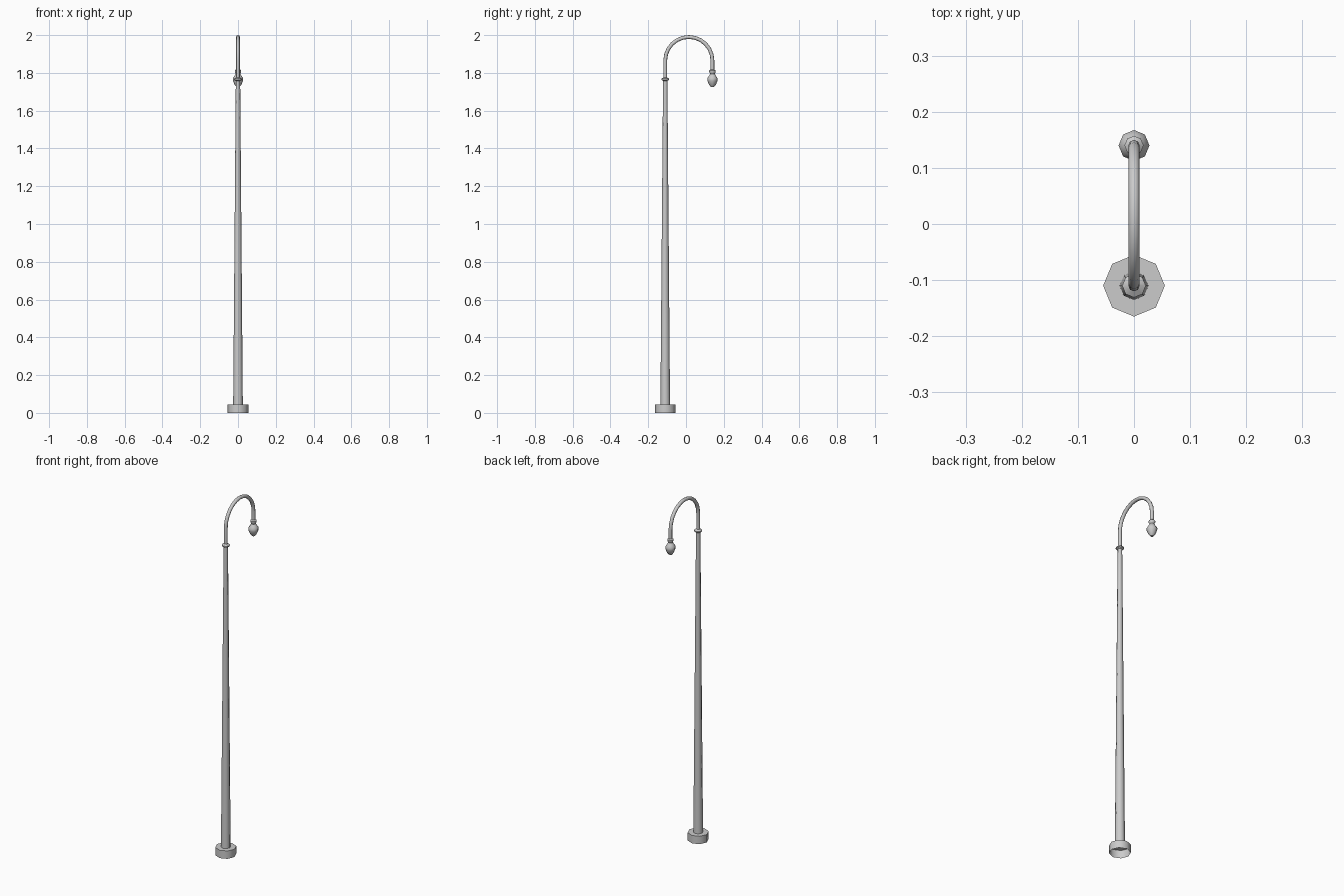
import bpy, bmesh, math

if "Cube" in bpy.data.objects:
    bpy.data.objects.remove(bpy.data.objects["Cube"])

SIDES = 8
POLE_Y, LAMP_Y = -0.11, 0.14


def finish(name, bm, angle):
    bmesh.ops.remove_doubles(bm, verts=bm.verts, dist=1e-5)
    bmesh.ops.recalc_face_normals(bm, faces=bm.faces)
    mesh = bpy.data.meshes.new(name)
    bm.to_mesh(mesh)
    bm.free()
    obj = bpy.data.objects.new(name, mesh)
    bpy.context.collection.objects.link(obj)
    bpy.ops.object.select_all(action='DESELECT')
    obj.select_set(True)
    bpy.context.view_layer.objects.active = obj
    bpy.ops.object.shade_smooth_by_angle(angle=math.radians(angle))
    return obj


def sweep(name, rings, angle=50, cap_first=False, cap_last=False):
    """Skin octagonal rings given as (y, z, radius, tilt about x)."""
    bm = bmesh.new()
    loops = []
    for y, z, r, tilt in rings:
        loop = []
        for i in range(SIDES):
            a = math.tau * i / SIDES
            d = r * math.sin(a)
            loop.append(bm.verts.new((r * math.cos(a), y + d * math.cos(tilt),
                                      z + d * math.sin(tilt))))
        loops.append(loop)
    for lo, hi in zip(loops, loops[1:]):
        for i in range(SIDES):
            j = (i + 1) % SIDES
            bm.faces.new((lo[i], lo[j], hi[j], hi[i]))
    if cap_first:
        bm.faces.new(loops[0])
    if cap_last:
        bm.faces.new(loops[-1])
    return finish(name, bm, angle)


def lathe(name, y, profile, **kw):
    return sweep(name, [(y, z, r, 0) for r, z in profile], **kw)


# Octagonal foot, open underneath
lathe("base", POLE_Y, [(0.055, 0), (0.055, 0.045)], cap_last=True)

# Tapered pole
lathe("pole", POLE_Y, [(0.0255, 0.045), (0.0115, 1.765)], cap_last=True)

# Collar between pole and arm
lathe("collar", POLE_Y, [(0.012, 1.758), (0.021, 1.763), (0.021, 1.769),
                         (0.010, 1.776)])

# Curved arm: straight riser, half circle, short drop
R, CZ = 0.125, 1.865
CY = POLE_Y + R
arm = [(POLE_Y, 1.77, 0.010, 0)]
for k in range(13):
    t = math.pi * k / 12
    arm.append((CY - R * math.cos(t), CZ + R * math.sin(t), 0.010, -t))
arm.append((LAMP_Y, 1.805, 0.010, -math.pi))
sweep("arm", arm)

# Hanging lamp: fitting ring, neck and acorn bulb
lathe("lamp", LAMP_Y, [(0.010, 1.818), (0.017, 1.813), (0.017, 1.805),
                       (0.012, 1.795), (0.020, 1.782), (0.0275, 1.771),
                       (0.0265, 1.758), (0.018, 1.737), (0.008, 1.725)],
      cap_last=True)
